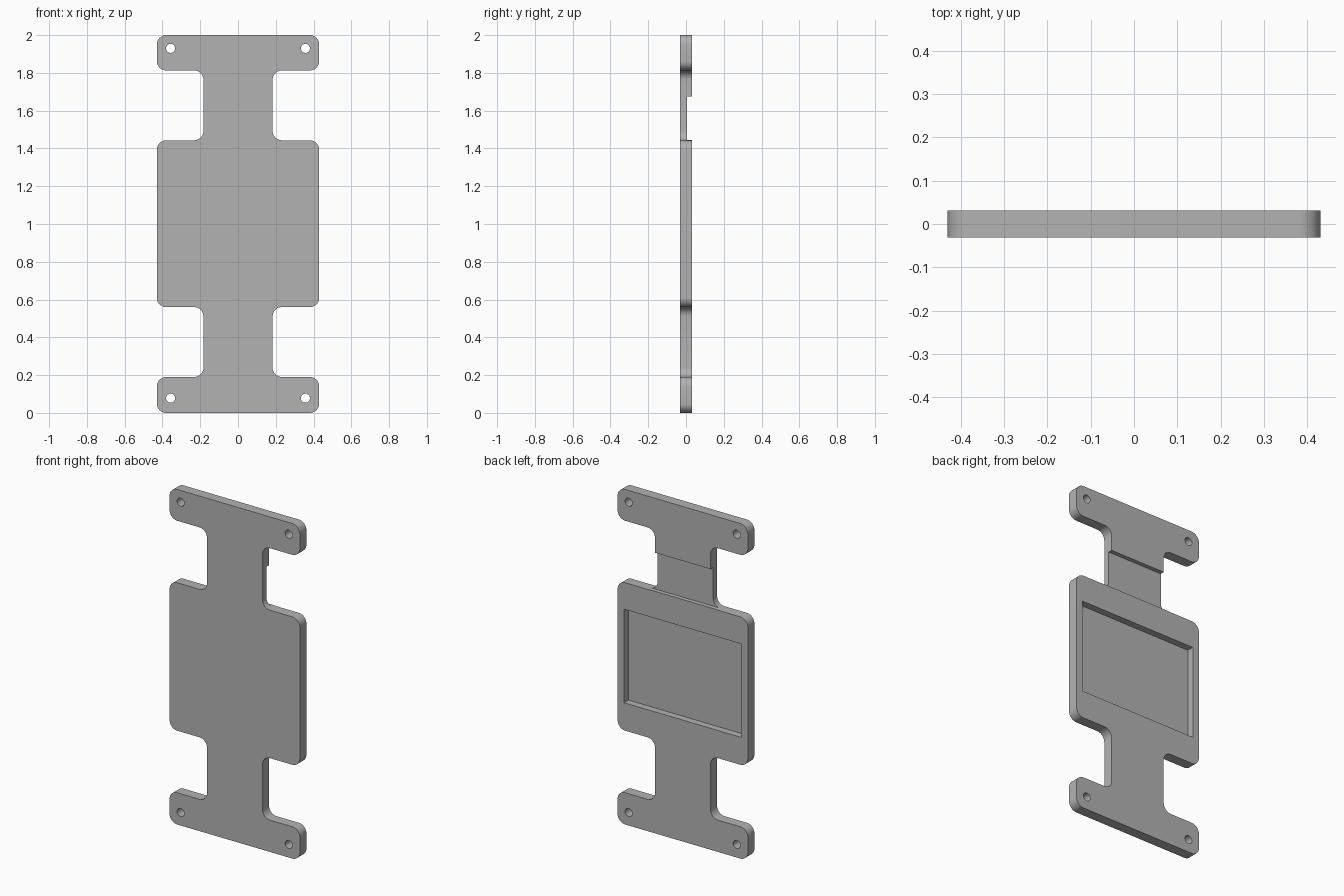
import bpy, bmesh, math
from mathutils import Vector, Matrix

cube = bpy.data.objects.get("Cube")
if cube:
    bpy.data.objects.remove(cube, do_unlink=True)

HALF_W, NECK_W, HALF_T, FILLET = 0.43, 0.183, 0.031, 0.05

grey = bpy.data.materials.new("plain_grey")
grey.use_nodes = True
grey.diffuse_color = (0.45, 0.45, 0.45, 1)
grey.node_tree.nodes["Principled BSDF"].inputs["Base Color"].default_value = (0.45, 0.45, 0.45, 1)


def rounded(corners, r, steps=10):
    """Replace each right-angled corner of a closed outline with an arc."""
    out = []
    for i, c in enumerate(corners):
        c = Vector(c)
        a = (Vector(corners[i - 1]) - c).normalized() * r
        b = (Vector(corners[(i + 1) % len(corners)]) - c).normalized() * r
        centre = c + a + b
        for k in range(steps + 1):
            t = k / steps * math.pi / 2
            out.append(centre - b * math.cos(t) - a * math.sin(t))
    return out


def make_object(name, bm):
    bmesh.ops.recalc_face_normals(bm, faces=bm.faces)
    mesh = bpy.data.meshes.new(name)
    bm.to_mesh(mesh)
    bm.free()
    mesh.materials.append(grey)
    obj = bpy.data.objects.new(name, mesh)
    bpy.context.collection.objects.link(obj)
    return obj


def cut(target, bm):
    """Subtract a solid from the target and discard the cutter."""
    cutter = make_object("cutter", bm)
    cutter.hide_render = True
    mod = target.modifiers.new("cut", 'BOOLEAN')
    mod.operation, mod.solver, mod.object = 'DIFFERENCE', 'EXACT', cutter
    bpy.context.view_layer.objects.active = target
    bpy.ops.object.modifier_apply(modifier=mod.name)
    bpy.data.objects.remove(cutter, do_unlink=True)


def box(x, y0, y1, z0, z1):
    bm = bmesh.new()
    bmesh.ops.create_cube(bm, size=1, matrix=Matrix.Translation((0, (y0 + y1) / 2, (z0 + z1) / 2))
                          @ Matrix.Diagonal((2 * x, y1 - y0, z1 - z0, 1)))
    return bm


# Plate: end bars, necks and wide body as one filleted outline
side = [(HALF_W, 0), (HALF_W, 0.19), (NECK_W, 0.19), (NECK_W, 0.56), (HALF_W, 0.56),
        (HALF_W, 1.443), (NECK_W, 1.443), (NECK_W, 1.813), (HALF_W, 1.813), (HALF_W, 2)]
outline = rounded(side + [(-x, z) for x, z in reversed(side)], FILLET)
bm = bmesh.new()
face = bm.faces.new([bm.verts.new((p.x, -HALF_T, p.y)) for p in outline])
extruded = bmesh.ops.extrude_face_region(bm, geom=[face])["geom"]
bmesh.ops.translate(bm, vec=(0, 2 * HALF_T, 0),
                    verts=[v for v in extruded if isinstance(v, bmesh.types.BMVert)])
plate = make_object("mounting_plate", bm)

# Rear pocket in the body and rear step across the upper neck
cut(plate, box(0.387, HALF_T - 0.041, 0.1, 0.725, 1.283))
cut(plate, box(0.3, 0.006, 0.1, 1.4445, 1.675))

# Screw holes in the end bars
for x in (-0.357, 0.357):
    for z in (0.078, 1.93):
        hole = bmesh.new()
        bmesh.ops.create_cone(hole, cap_ends=True, segments=32, radius1=0.024, radius2=0.024, depth=0.2,
                              matrix=Matrix.Translation((x, 0, z)) @ Matrix.Rotation(math.pi / 2, 4, 'X'))
        cut(plate, hole)

bpy.ops.object.select_all(action='DESELECT')
plate.select_set(True)
bpy.context.view_layer.objects.active = plate
bpy.ops.object.shade_smooth_by_angle(angle=math.radians(30))
